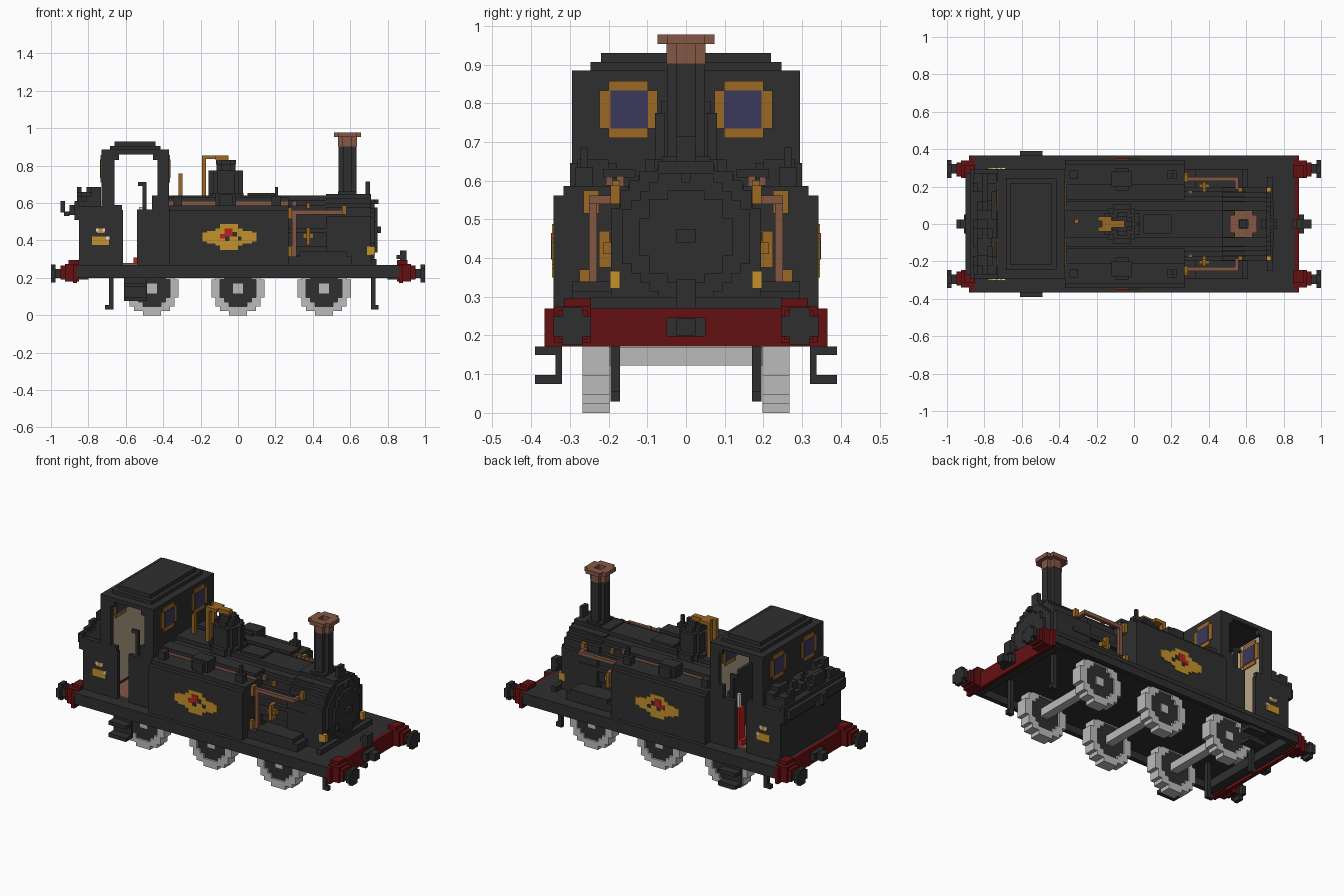
import bpy, bmesh, math, random
from mathutils import Vector

cube = bpy.data.objects.get("Cube")
if cube:
    bpy.data.objects.remove(cube)
random.seed(4)
V = 0.0243  # block size used for stepped round shapes


def material(name, rgb):
    m = bpy.data.materials.new(name)
    m.use_nodes = True
    m.diffuse_color = (*rgb, 1)
    b = m.node_tree.nodes["Principled BSDF"]
    b.inputs["Base Color"].default_value = (*rgb, 1)
    b.inputs["Roughness"].default_value = 0.8
    return m


BLACK = material("charcoal black", (0.028, 0.028, 0.028))
CRIMSON = material("dark red", (0.13, 0.005, 0.006))
GREY = material("wheel grey", (0.50, 0.50, 0.50))
COPPER = material("copper", (0.23, 0.095, 0.06))
BRASS = material("brass", (0.33, 0.14, 0.016))
YELLOW = material("golden yellow", (0.55, 0.29, 0.025))
NAVY = material("window blue", (0.045, 0.04, 0.11))
CREAM = material("cab cream", (0.48, 0.39, 0.25))
SCARLET = material("bright red", (0.5, 0.015, 0.015))
WHITE = material("pale grey", (0.75, 0.75, 0.75))


def part(name, mat, boxes, mirror=""):
    """One object made of (x0, x1, y0, y1, z0, z1) boxes, repeated across the given axes."""
    boxes = list(boxes)
    if "x" in mirror:
        boxes += [(-b[1], -b[0], *b[2:]) for b in boxes]
    if "y" in mirror:
        boxes += [(b[0], b[1], -b[3], -b[2], b[4], b[5]) for b in boxes]
    bm = bmesh.new()
    for b in boxes:
        lo, hi = Vector(b[0::2]), Vector(b[1::2])
        for v in bmesh.ops.create_cube(bm, size=1)["verts"]:
            v.co = (lo + hi) / 2 + v.co * (hi - lo)
    mesh = bpy.data.meshes.new(name)
    bm.to_mesh(mesh)
    bm.free()
    mesh.materials.append(mat)
    obj = bpy.data.objects.new(name, mesh)
    bpy.context.collection.objects.link(obj)
    return obj


def round_rows(axis, centre, lo, hi, r, hole=0.0):
    """Boxes forming a stepped disc or ring of radius r, from lo to hi along the axis."""
    out = []
    n = max(2, round(2 * r / V))
    h = 2 * r / n

    def half(rad, d):
        return max(1, round(math.sqrt(max(rad * rad - d * d, 0)) / h)) * h if abs(d) < rad else 0
    for i in range(n):
        b0 = -r + i * h
        d = b0 + h / 2
        w, g = half(r, d), half(hole, d)
        for a0, a1 in ([(-w, -g), (g, w)] if g else [(-w, w)]):
            p, q = centre
            u, s = (p + a0, p + a1), (q + b0, q + b0 + h)
            out.append({"x": (lo, hi, *u, *s), "y": (*u, lo, hi, *s), "z": (*u, *s, lo, hi)}[axis])
    return out


# Running plate and underframe
part("running_plate", BLACK, [(-.86, .86, -.365, .365, .245, .27)])
part("valances", BLACK, [(-.86, .86, .335, .363, .2, .245)], "y")
part("cross_members", BLACK, [(.8, .86, -.335, .335, .19, .245)], "x")
part("guard_irons", BLACK, [(.71, .735, .17, .195, .03, .245), (.735, .75, .17, .195, .03, .055)], "y")
part("rear_guard_irons", BLACK, [(-.69, -.665, .17, .195, .03, .245), (-.71, -.69, .17, .195, .03, .055)], "y")
part("cab_steps", BLACK, [(-.61, -.49, .32, .337, .075, .2), (-.61, -.49, .337, .39, .15, .172),
                          (-.61, -.49, .337, .39, .075, .098)], "y")

# Wheels and axles
for name, wx in (("rear", -.46), ("middle", 0), ("front", .46)):
    c = (wx, .143)
    part(name + "_wheel_tyres", GREY, round_rows("y", c, .197, .267, .143, .1), "y")
    part(name + "_wheel_centres", BLACK, round_rows("y", c, .207, .255, .11), "y")
    part(name + "_wheel_hubs", GREY, round_rows("y", c, .2, .262, .026), "y")
    part(name + "_axle", GREY, [(wx - .026, wx + .026, -.2, .2, .122, .17)])

# Buffer beams, buffers and couplings
part("buffer_beams", CRIMSON, [(.86, .882, -.365, .365, .172, .27)], "x")
part("buffer_housings", CRIMSON, [(.85, .925, .245, .34, .18, .275), (.85, .905, .245, .315, .27, .295),
                                  (.925, .948, .255, .33, .19, .265)], "xy")
part("buffers", BLACK, [(.94, .98, .27, .32, .2, .248), (.975, 1, .268, .32, .175, .272),
                        (.975, 1, .245, .342, .197, .25)], "xy")
part("couplings", BLACK, [(.88, .91, -.05, .05, .197, .247), (.91, .95, -.025, .025, .2, .245)], "x")
part("front_lamp_iron", BLACK, [(.865, .9, -.025, .025, .27, .345), (.848, .9, -.025, .025, .3, .322)])

# Side tanks and tank fittings
part("side_tanks", BLACK, [(-.37, .27, -.342, .342, .27, .562), (-.37, .27, -.317, .317, .562, .586)])
part("tank_fillers", BLACK, [(-.12, -.01, .2, .28, .586, .655), (-.1, -.03, .18, .3, .586, .645)], "y")
part("tank_vents", BLACK, [(-.345, -.3, .24, .285, .586, .635), (.18, .23, .24, .285, .586, .635),
                           (.198, .215, .255, .272, .63, .685)], "y")

# Boiler, smokebox and door
part("boiler", BLACK, round_rows("x", (0, .455), -.42, .6, .185))
part("boiler_ledges", BLACK, [(-.37, .27, .13, .215, .608, .63)], "y")
part("boiler_top_cover", BLACK, [(.05, .2, -.05, .05, .63, .655)])
part("smokebox", BLACK, round_rows("x", (0, .455), .47, .71, .194)
     + [(.47, .71, -.194, .194, .27, .455)])
part("smokebox_door", BLACK, round_rows("x", (0, .455), .71, .73, .165)
     + round_rows("x", (0, .455), .73, .747, .12) + [(.747, .765, -.025, .025, .44, .475)])
part("smokebox_step", BLACK, [(.71, .74, -.25, .25, .27, .3)])
part("smokebox_lamp_iron", BLACK, [(.682, .706, -.025, .025, .63, .715), (.7, .75, -.012, .012, .595, .62)])
part("wheel_boxes", BLACK, [(.27, .61, .18, .295, .27, .315), (.33, .58, .18, .295, .315, .34)], "y")

# Chimney with copper cap
C = (.585, 0)
part("chimney", BLACK, round_rows("z", C, .62, .905, .049, .024)
     + round_rows("z", C, .625, .662, .062) + [(.565, .605, -.02, .02, .63, .89)])
part("chimney_cap", COPPER, round_rows("z", C, .903, .955, .051, .025)
     + round_rows("z", C, .953, .977, .073, .03))

# Dome, safety valve and whistle
D = (-.065, 0)
part("dome", BLACK, round_rows("z", D, .6, .655, .105) + round_rows("z", D, .655, .775, .08)
     + round_rows("z", D, .775, .805, .064) + round_rows("z", D, .805, .83, .04))
part("safety_valve", BRASS, [(-.193, -.17, -.04, -.015, .63, .855), (-.193, -.17, .015, .04, .63, .855),
                             (-.17, -.12, -.04, .04, .835, .855), (-.12, -.05, -.018, .018, .83, .855)])
part("whistle", BRASS, [(-.318, -.297, .002, .026, .63, .757)])

# Pipes and valves
part("boiler_pipes", COPPER, [(-.37, .27, .19, .207, .588, .608)], "y")
part("side_pipes", COPPER, [(.27, .56, .23, .25, .54, .562), (.54, .56, .185, .25, .54, .562),
                            (.29, .312, .23, .25, .27, .56), (.29, .312, .16, .18, .585, .612)], "y")
part("pipe_valves", BRASS, [(.266, .29, .225, .265, .515, .575), (.555, .58, .17, .195, .54, .588),
                            (.365, .385, .17, .19, .57, .6), (.27, .29, .25, .275, .3, .37),
                            (.366, .386, .175, .225, .375, .47), (.348, .404, .18, .215, .41, .44)], "y")
part("front_lamps", YELLOW, [(.69, .732, .17, .196, .322, .367)], "y")

# Cab: side walls leave a doorway and a large opening
part("cab_sides", BLACK, [(-.85, -.615, .27, .295, .27, .562), (-.54, -.37, .27, .295, .27, .565),
                          (-.73, -.66, .27, .295, .56, .88), (-.43, -.37, .27, .295, .56, .88),
                          (-.66, -.43, .27, .295, .86, .88), (-.66, -.635, .27, .295, .83, .86),
                          (-.455, -.43, .27, .295, .83, .86), (-.66, -.62, .27, .295, .56, .59),
                          (-.46, -.43, .27, .295, .56, .64)], "y")
part("cab_ends", BLACK, [(-.395, -.37, -.295, .295, .27, .88), (-.73, -.705, -.295, .295, .27, .88)])
part("cab_roof", BLACK, [(-.73, -.37, -.295, .295, .872, .885), (-.685, -.415, -.247, .247, .88, .906),
                         (-.66, -.44, -.22, .22, .9, .93)])
part("cab_lining", CREAM, [(-.705, -.697, -.269, .269, .3, .87), (-.403, -.395, -.269, .269, .3, .87)])
part("cab_floor", COPPER, [(-.705, -.395, -.27, .27, .268, .28)])
part("handbrake", BLACK, [(-.51, -.49, .255, .27, .5, .71), (-.535, -.49, .255, .27, .69, .712)], "y")
part("cab_controls", SCARLET, [(-.56, -.535, .2, .25, .28, .31), (-.54, -.5, .2, .25, .28, .5)])
part("cab_lever", WHITE, [(-.53, -.51, .215, .235, .5, .58)])

# Round-cornered cab windows on both faces of each end wall
for name, x, s in (("front", -.37, 1), ("front_inner", -.403, -1), ("rear", -.73, -1), ("rear_inner", -.697, 1)):
    f = sorted((x, x + s * .006))
    g = sorted((x, x + s * .009))
    part(name + "_window_frames", BRASS, [(*f, .098, .2, .71, .858), (*f, .074, .224, .735, .833)], "y")
    part(name + "_window_glass", NAVY, [(*g, .098, .195, .735, .833)], "y")

# Bunker with coal and lamp iron
part("bunker", BLACK, [(-.85, -.73, -.295, .295, .27, .585), (-.875, -.85, -.295, .295, .51, .61),
                       (-.9, -.875, -.27, .27, .535, .59)])
part("bunker_lamp_irons", BLACK, [(-.93, -.9, -.025, .025, .53, .555), (-.95, -.925, -.025, .025, .55, .612)])
coal = []
for i in range(5):
    for j in range(11):
        x, y = -.862 + i * .026, -.27 + j * .049
        top = random.choice((.61, .635, .66, .685))
        coal.append((x, x + .026, y, y + .049, .58, top))
part("coal", BLACK, coal)

# Painted side badges and number plates
part("badges", YELLOW, [(-.19, .1, .341, .346, .395, .442), (-.12, .025, .341, .346, .372, .465),
                        (-.095, 0, .341, .346, .35, .488), (-.165, .075, .341, .346, .383, .45)], "y")
part("badge_centres", SCARLET, [(-.072, -.03, .342, .349, .42, .465), (-.095, -.07, .342, .349, .41, .435)], "y")
part("badge_marks", BLACK, [(-.03, -.005, .342, .349, .42, .445), (-.07, -.045, .342, .349, .396, .42),
                            (.0, .02, .342, .349, .4, .42)], "y")
part("number_plates", YELLOW, [(-.78, -.69, .294, .301, .375, .42), (-.755, -.715, .294, .301, .44, .465)], "y")
part("number_plate_marks", WHITE, [(-.76, -.745, .294, .303, .447, .465), (-.725, -.71, .294, .303, .447, .465),
                                   (-.705, -.687, .294, .303, .405, .42)], "y")
